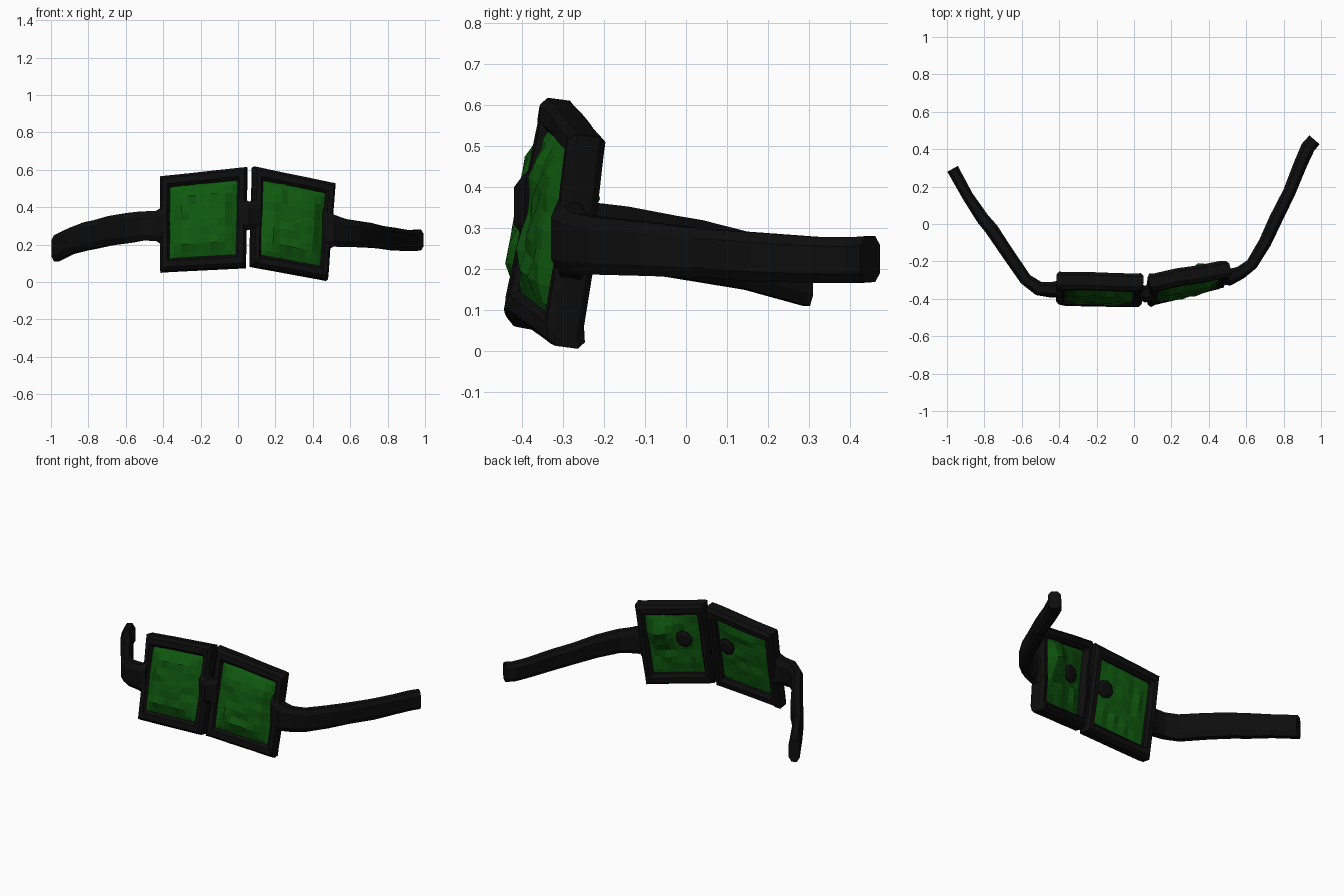
import bpy, bmesh, math, random
from mathutils import Vector

if "Cube" in bpy.data.objects:
    bpy.data.objects.remove(bpy.data.objects["Cube"])

random.seed(4)


def material(name, colour):
    m = bpy.data.materials.new(name)
    m.diffuse_color = (*colour, 1)
    m.use_nodes = True
    m.node_tree.nodes["Principled BSDF"].inputs["Base Color"].default_value = m.diffuse_color
    return m


BLACK = material("black", (0.004, 0.004, 0.004))
GREEN = material("green", (0.005, 0.1, 0.005))


def finish(bm, name, mat):
    bmesh.ops.recalc_face_normals(bm, faces=bm.faces)
    me = bpy.data.meshes.new(name)
    bm.to_mesh(me)
    bm.free()
    me.materials.append(mat)
    ob = bpy.data.objects.new(name, me)
    bpy.context.collection.objects.link(ob)
    return ob


def loft(name, rings, mat, closed=False):
    """Skin a list of equal-length rings of points."""
    bm = bmesh.new()
    vs = [[bm.verts.new(p) for p in r] for r in rings]
    n = len(vs[0])
    for i in range(len(vs) if closed else len(vs) - 1):
        a, b = vs[i], vs[(i + 1) % len(vs)]
        for k in range(n):
            bm.faces.new((a[k], a[(k + 1) % n], b[(k + 1) % n], b[k]))
    if not closed:
        bm.faces.new(vs[0])
        bm.faces.new(vs[-1])
    return finish(bm, name, mat)


def bilinear(c, u, v):
    """Point on a quad given as TL, TR, BR, BL; u to the right, v up."""
    return (c[3].lerp(c[2], u)).lerp(c[0].lerp(c[1], u), v)


def back_normal(c):
    n = (c[1] - c[3]).cross(c[0] - c[2]).normalized()
    return n if n.y > 0 else -n


def rim(name, c):
    # chamfered bar swept round the four sides, slightly uneven
    n = back_normal(c)
    section = [(0, -.6), (0, .6), (.25, 1), (.75, 1), (1, .6), (1, -.6), (.75, -1), (.25, -1)]
    path = []
    corners = [(0, 1), (1, 1), (1, 0), (0, 0)]
    for i in range(4):
        a, b = corners[i], corners[(i + 1) % 4]
        for t in (0, .06, .35, .65, .94):
            path.append((a[0] + (b[0] - a[0]) * t, a[1] + (b[1] - a[1]) * t))
    mu, mv = 0.115, 0.125
    rings = []
    for u, v in path:
        o = bilinear(c, u, v)
        i = bilinear(c, mu + u * (1 - 2 * mu), mv + v * (1 - 2 * mv))
        j = random.uniform(-.005, .005)
        rings.append([o.lerp(i, t) + n * (d * 0.047 + j) for t, d in section])
    return loft(name, rings, BLACK, closed=True)


def lens(name, c, bump):
    # wavy slab, bulged at the front
    n = back_normal(c)
    N = 10
    bm = bmesh.new()
    front, back = {}, {}
    for i in range(N + 1):
        for j in range(N + 1):
            u, v = i / N, j / N
            p = bilinear(c, .08 + .84 * u, .085 + .83 * v)
            bulge = min(1, 5 * min(u, 1 - u, v, 1 - v))
            f = -0.02 - bulge * (0.043 + random.uniform(-.008, .008))
            dist = math.hypot(u - .72, v - .72)
            b = 0.008 + bulge * random.uniform(0, .015) + bump * max(0, 1 - dist / .3)
            front[i, j] = bm.verts.new(p + n * f)
            back[i, j] = bm.verts.new(p + n * b)
    for side in (front, back):
        for i in range(N):
            for j in range(N):
                bm.faces.new((side[i, j], side[i + 1, j], side[i + 1, j + 1], side[i, j + 1]))
    edge = ([(i, 0) for i in range(N)] + [(N, j) for j in range(N)]
            + [(i, N) for i in range(N, 0, -1)] + [(0, j) for j in range(N, 0, -1)])
    for k, a in enumerate(edge):
        b = edge[(k + 1) % len(edge)]
        bm.faces.new((front[a], front[b], back[b], back[a]))
    return finish(bm, name, GREEN)


def pad(name, c, u, v):
    # flat disc on the back of a lens
    n = back_normal(c)
    centre = bilinear(c, u, v) + n * 0.012
    side = (c[1] - c[0]).normalized()
    up = n.cross(side)
    rings = []
    for d, r in ((-.01, .05), (.012, .055), (.024, .035)):
        rings.append([centre + n * d + (side * math.cos(a) + up * math.sin(a)) * r
                      for a in [k * math.tau / 8 for k in range(8)]])
    return loft(name, rings, BLACK)


def strap(name, stations):
    # tall octagonal bar: x, y, z centre, half height, half width
    pts = [Vector(s[:3]) for s in stations]
    rings = []
    for i, (x, y, z, h, w) in enumerate(stations):
        t = pts[min(i + 1, len(pts) - 1)] - pts[max(i - 1, 0)]
        t.z = 0
        s = Vector((-t.y, t.x, 0)).normalized()
        sec = [(1, -.6), (1, .6), (.5, 1), (-.5, 1), (-1, .6), (-1, -.6), (-.5, -1), (.5, -1)]
        rings.append([pts[i] + s * a * w + Vector((0, 0, b * h)) for a, b in sec])
    return loft(name, rings, BLACK)


left = [Vector(p) for p in ((-.415, -.295, .56), (.05, -.305, .61),
                            (.042, -.40, .078), (-.415, -.39, .055))]
right = [Vector(p) for p in ((.08, -.31, .615), (.515, -.235, .525),
                             (.475, -.295, .01), (.066, -.40, .085))]

# two lenses with rims and rear pads
for side, c, bump, pu in (("left", left, 0, .77), ("right", right, .065, .36)):
    rim(side + "_rim", c)
    lens(side + "_lens", c, bump)
    pad(side + "_pad", c, pu, .56)

# bridge between the rims
strap("bridge", [(.015, -.355, .36, .09, .04), (.06, -.375, .355, .075, .045),
                 (.11, -.355, .36, .09, .04)])

# temple arms, flared where they meet the rims
strap("left_arm", [(-.385, -.345, .30, .11, .045), (-.44, -.352, .30, .08, .042),
                   (-.51, -.345, .30, .078, .038), (-.58, -.295, .29, .08, .033),
                   (-.68, -.15, .275, .078, .034), (-.76, -.03, .255, .075, .036),
                   (-.81, .03, .245, .075, .034), (-.89, .15, .22, .07, .03),
                   (-.97, .295, .18, .07, .032)])
strap("right_arm", [(.46, -.275, .28, .12, .045), (.51, -.285, .275, .085, .045),
                    (.57, -.26, .262, .075, .035), (.63, -.215, .257, .07, .032),
                    (.70, -.10, .25, .066, .034), (.76, .03, .24, .06, .036),
                    (.83, .17, .23, .06, .034), (.89, .32, .223, .056, .036),
                    (.93, .41, .222, .056, .038), (.965, .45, .225, .056, .036)])
